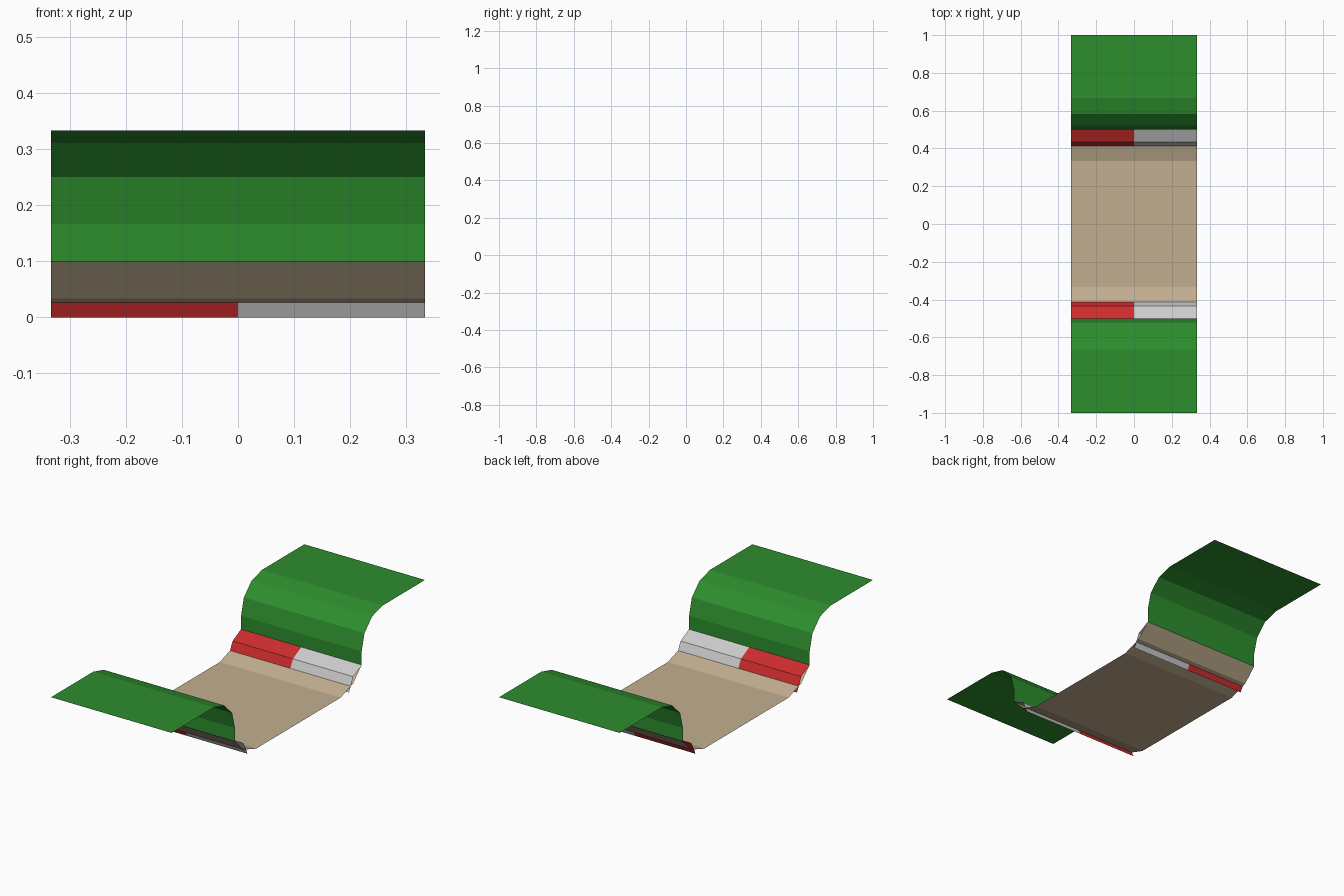
import bpy, bmesh
from math import sin, cos, radians

if "Cube" in bpy.data.objects:
    bpy.data.objects.remove(bpy.data.objects["Cube"])

HALF = 1 / 3  # half of the track width along x


def material(name, rgb):
    m = bpy.data.materials.new(name)
    m.diffuse_color = (*rgb, 1)
    m.use_nodes = True
    m.node_tree.nodes["Principled BSDF"].inputs["Base Color"].default_value = m.diffuse_color
    return m


def sheet(name, profile, x0, x1, mat=None):
    """Sweep an open (y, z) profile along x into a flat-shaded thin sheet."""
    bm = bmesh.new()
    rows = [[bm.verts.new((x, y, z)) for x in (x0, x1)] for y, z in profile]
    for a, b in zip(rows, rows[1:]):
        f = bm.faces.new((a[0], a[1], b[1], b[0]))
        f.normal_update()
        if f.normal.z < -1e-5:
            f.normal_flip()
        elif abs(f.normal.z) <= 1e-5 and f.normal.y * a[0].co.y > 0:
            f.normal_flip()  # upright faces look toward the track
    me = bpy.data.meshes.new(name)
    bm.to_mesh(me)
    bm.free()
    ob = bpy.data.objects.new(name, me)
    bpy.context.collection.objects.link(ob)
    if mat:
        me.materials.append(mat)


green = material("grass_green", (0.026, 0.27, 0.027))
red = material("curb_red", (0.61, 0.025, 0.026))
tan = material("road_tan", (0.54, 0.427, 0.279))

# Road bed: flat floor with upturned edges
edge = [(1 / 3, 0), (0.4333, 0.0333), (0.5, 0.1)]
sheet("road", [(-y, z) for y, z in reversed(edge)] + edge, -HALF, HALF, tan)

# Grass bank: upright foot, rounded shoulder, flat top
R = 1 / 6
arc = [(2 / 3 - R * cos(radians(a)), 1 / 6 + R * sin(radians(a))) for a in (0, 30, 60, 90)]
bank = [(0.5, 0.1)] + arc + [(1, 1 / 3)]
curb = [(0.4, 0), (0.4333, 0.0667), (0.5, 0.1)]

for side, s in (("front", -1), ("back", 1)):
    def mirrored(p):
        return [(s * y, z) for y, z in p]
    sheet(side + "_grass_bank", mirrored(bank), -HALF, HALF, green)
    # Curb: red half and grey half
    sheet(side + "_curb_red", mirrored(curb), -HALF, 0, red)
    sheet(side + "_curb_grey", mirrored(curb), 0, HALF)
